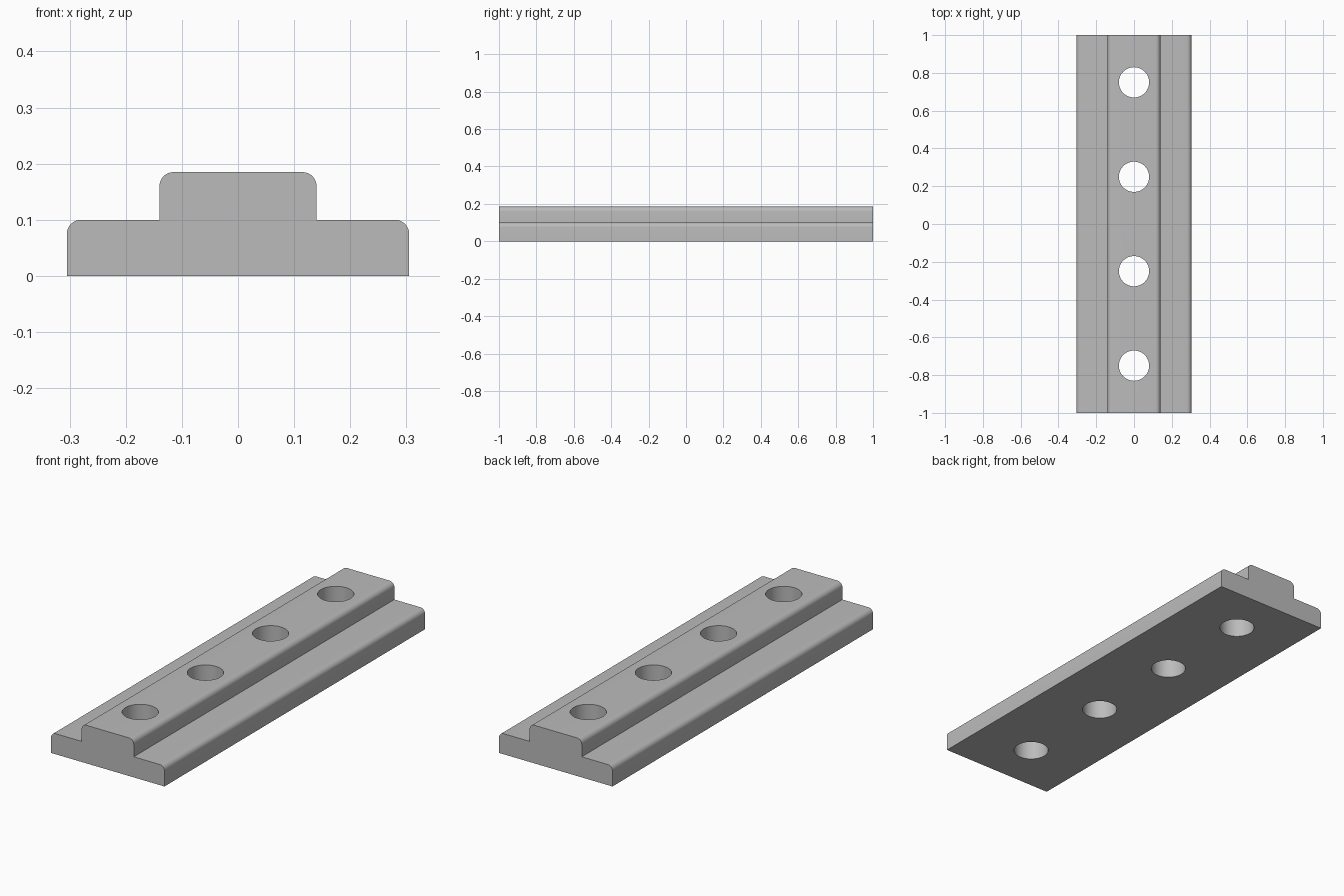
import bpy, bmesh, math

cube = bpy.data.objects.get("Cube")
if cube:
    bpy.data.objects.remove(cube, do_unlink=True)

LENGTH = 2.0
HALF_BASE, BASE_TOP = 0.305, 0.10
HALF_RIB, RIB_TOP = 0.14, 0.185
FILLET = 0.025
HOLE_RADIUS = 0.08
HOLE_POSITIONS = (-0.75, -0.25, 0.25, 0.75)

# Plain grey metal
metal = bpy.data.materials.new("grey_metal")
metal.use_nodes = True
grey = (0.5, 0.5, 0.5, 1)
metal.diffuse_color = grey
metal.node_tree.nodes["Principled BSDF"].inputs["Base Color"].default_value = grey


def rounded_corner(x, z, r, steps=8):
    """Points around a convex upper right corner, from the side to the top."""
    angles = [math.pi / 2 * i / steps for i in range(steps + 1)]
    return [(x - r + r * math.cos(a), z - r + r * math.sin(a)) for a in angles]


# Stepped profile, mirrored about the centre line
right = [(HALF_BASE, 0)]
right += rounded_corner(HALF_BASE, BASE_TOP, FILLET)
right += [(HALF_RIB, BASE_TOP)]
right += rounded_corner(HALF_RIB, RIB_TOP, FILLET)
profile = right + [(-x, z) for x, z in reversed(right)]

# Rail body, extruded along y
bm = bmesh.new()
end = bm.faces.new([bm.verts.new((x, -LENGTH / 2, z)) for x, z in profile])
grown = bmesh.ops.extrude_face_region(bm, geom=[end])
verts = [v for v in grown["geom"] if isinstance(v, bmesh.types.BMVert)]
bmesh.ops.translate(bm, verts=verts, vec=(0, LENGTH, 0))
bmesh.ops.recalc_face_normals(bm, faces=bm.faces)
mesh = bpy.data.meshes.new("slot_rail")
bm.to_mesh(mesh)
bm.free()
rail = bpy.data.objects.new("slot_rail", mesh)
bpy.context.collection.objects.link(rail)
mesh.materials.append(metal)

# Row of round through holes
for i, y in enumerate(HOLE_POSITIONS):
    bpy.ops.mesh.primitive_cylinder_add(vertices=64, radius=HOLE_RADIUS, depth=1,
                                        location=(0, y, 0.1))
    cutter = bpy.context.object
    cutter.name = f"hole_cutter_{i + 1}"
    cutter.data.materials.append(metal)
    cutter.hide_render = True
    cut = rail.modifiers.new(f"hole_{i + 1}", 'BOOLEAN')
    cut.operation = 'DIFFERENCE'
    cut.solver = 'EXACT'
    cut.object = cutter

# Apply the holes, then discard the cutters
bpy.ops.object.select_all(action='DESELECT')
rail.select_set(True)
bpy.context.view_layer.objects.active = rail
for modifier in list(rail.modifiers):
    cutter = modifier.object
    bpy.ops.object.modifier_apply(modifier=modifier.name)
    bpy.data.objects.remove(cutter, do_unlink=True)

bpy.ops.object.shade_smooth_by_angle(angle=math.radians(30))
